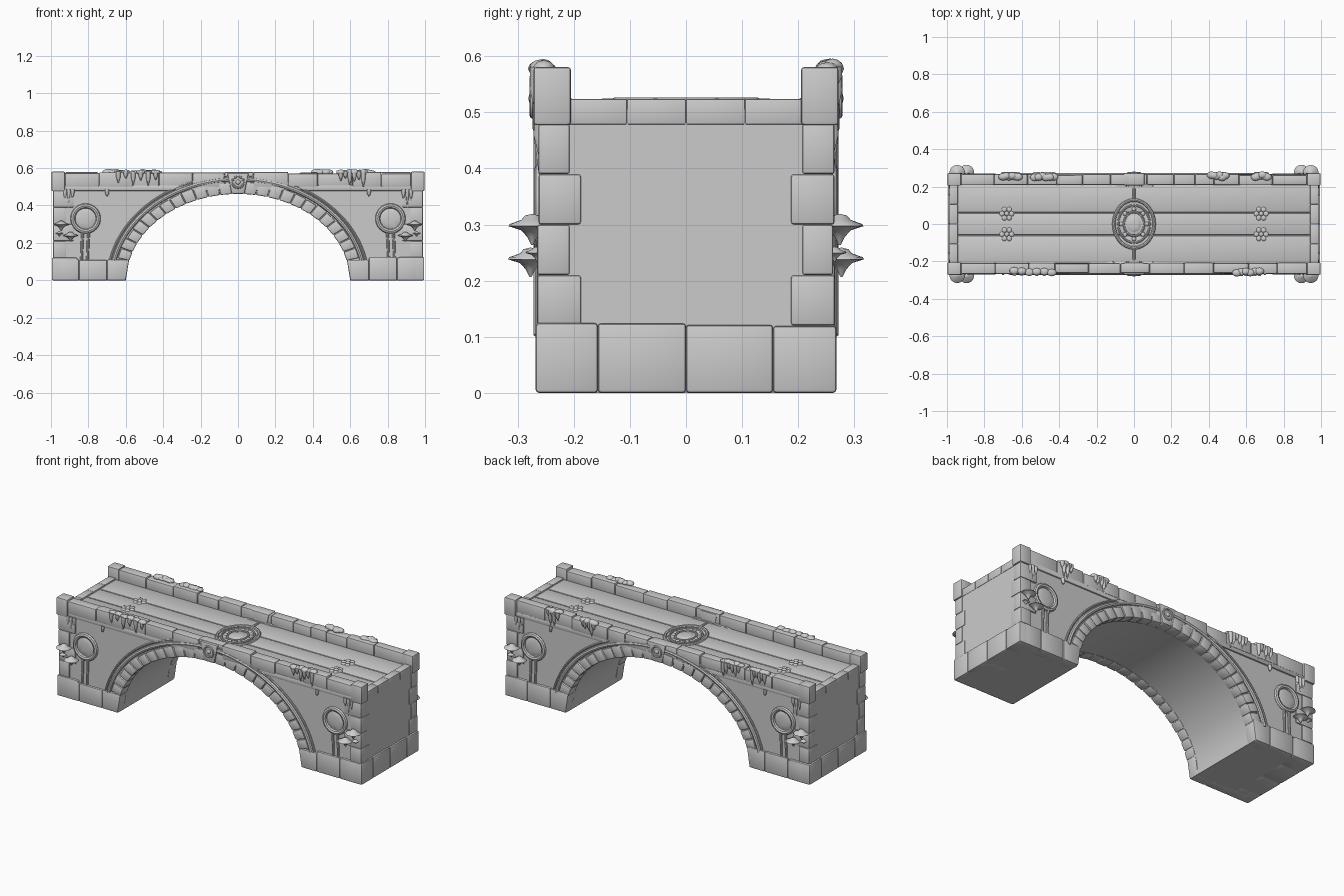
import bpy, bmesh, math, random
from mathutils import Vector, Matrix

random.seed(4)
if "Cube" in bpy.data.objects:
    bpy.data.objects.remove(bpy.data.objects["Cube"])

stone = bpy.data.materials.new("grey stone")
stone.use_nodes = True
GREY = (0.6, 0.6, 0.6, 1)
stone.diffuse_color = GREY
stone.node_tree.nodes["Principled BSDF"].inputs["Base Color"].default_value = GREY

A, B = 0.6, 0.465   # half span and rise of the arch
SIDES = [(sx, sy) for sx in (-1, 1) for sy in (-1, 1)]


def finish(bm, name, angle=40):
    bmesh.ops.recalc_face_normals(bm, faces=bm.faces)
    mesh = bpy.data.meshes.new(name)
    bm.to_mesh(mesh)
    bm.free()
    mesh.materials.append(stone)
    mesh.shade_smooth()
    mesh.set_sharp_from_angle(angle=math.radians(angle))
    obj = bpy.data.objects.new(name, mesh)
    bpy.context.collection.objects.link(obj)
    return obj


def prism(bm, outline, y0, y1, bevel=0.0):
    """Extrude an x-z outline from y0 to y1, with rounded edges."""
    part = bmesh.new()
    face = part.faces.new([part.verts.new((x, y0, z)) for x, z in outline])
    moved = bmesh.ops.extrude_face_region(part, geom=[face])["geom"]
    bmesh.ops.translate(part, vec=(0, y1 - y0, 0),
                        verts=[v for v in moved if isinstance(v, bmesh.types.BMVert)])
    bmesh.ops.recalc_face_normals(part, faces=part.faces)
    if bevel:
        bmesh.ops.bevel(part, geom=part.edges[:], offset=bevel, segments=2,
                        profile=0.5, affect='EDGES')
    temp = bpy.data.meshes.new("temp")
    part.to_mesh(temp)
    part.free()
    bm.from_mesh(temp)
    bpy.data.meshes.remove(temp)


def block(bm, x0, x1, y0, y1, z0, z1, bevel=0.006):
    prism(bm, [(x0, z0), (x1, z0), (x1, z1), (x0, z1)], y0, y1, bevel)


def tube(bm, path, normal, radii, closed=False, sides=8):
    """Sweep a circle along a planar path; radii has one value per point."""
    path, normal, n = [Vector(p) for p in path], Vector(normal), len(path)
    rings = []
    for i, p in enumerate(path):
        a = path[(i - 1) % n] if closed else path[max(i - 1, 0)]
        b = path[(i + 1) % n] if closed else path[min(i + 1, n - 1)]
        across = (b - a).normalized().cross(normal)
        rings.append([bm.verts.new(p + radii[i] * (math.cos(t) * normal + math.sin(t) * across))
                      for t in (k * math.tau / sides for k in range(sides))])
    for i in range(n if closed else n - 1):
        r, s = rings[i], rings[(i + 1) % n]
        for k in range(sides):
            m = (k + 1) % sides
            bm.faces.new((r[k], r[m], s[m], s[k]))
    if not closed:
        bm.faces.new(rings[0])
        bm.faces.new(rings[-1])


def hoop(bm, centre, u, v, radius, count=32):
    """Closed ring round centre with half axes u and v."""
    c, u, v = Vector(centre), Vector(u), Vector(v)
    path = [c + u * math.cos(k * math.tau / count) + v * math.sin(k * math.tau / count)
            for k in range(count)]
    tube(bm, path, u.cross(v).normalized(), [radius] * count, True)


def blob(bm, centre, size):
    bmesh.ops.create_icosphere(bm, subdivisions=2, radius=1,
                               matrix=Matrix.Translation(centre) @ Matrix.Diagonal((*size, 1)))


def on_arch(t, grow=0.0):
    return ((A + grow) * math.cos(t), (B + grow) * math.sin(t))


# Main mass with the arch cut through
steps = 48
outline = [(-0.985, 0), (-0.985, 0.505), (0.985, 0.505), (0.985, 0)]
outline += [on_arch(math.pi * k / steps) for k in range(steps + 1)]
bm = bmesh.new()
prism(bm, outline, -0.256, 0.256)
finish(bm, "bridge_body")

# Footing stones and rough quoins up the corners
foot, quoin = bmesh.new(), bmesh.new()
cuts = [-0.268, -0.157, 0.0, 0.155, 0.268]
for sx, sy in SIDES:
    y0, y1 = sorted((sy * 0.2, sy * 0.268))
    xs = [0.6, 0.7, 0.85, 0.96]
    for a, b in zip(xs, xs[1:]):
        top = 0.118 + random.uniform(-0.012, 0.006)
        lean = 0.018 if a == 0.6 else 0
        prism(foot, [(sx * a, 0), (sx * b, 0), (sx * b, top), (sx * (a - lean), top)],
              y0, y1, 0.007)
    for i in range(4):
        z = 0.12 + i * 0.09
        wide, deep = (0.11, 0.055) if i % 2 else (0.07, 0.075)
        y0, y1 = sorted((sy * (0.262 - deep), sy * (0.262 + random.uniform(0, 0.004))))
        x0, x1 = sorted((sx * (0.989 - wide), sx * 0.989))
        block(quoin, x0, x1, y0, y1, z, z + 0.09, 0.005)
for sx in (-1, 1):
    for a, b in zip(cuts, cuts[1:]):
        x0, x1 = sorted((sx * 0.86, sx * 0.995))
        block(foot, x0, x1, a, b, 0, 0.121 + random.uniform(-0.004, 0.004), 0.006)
finish(foot, "footing_stones")
finish(quoin, "corner_quoins")

# Arch stones, outer moulding and keystones on both faces
ring, trim, key = bmesh.new(), bmesh.new(), bmesh.new()
start, count = math.radians(13), 25
span = (math.pi - 2 * start) / count
for sy in (-1, 1):
    for k in range(count):
        t0 = start + k * span + 0.003
        t1 = t0 + span - 0.006
        out = 0.06 + random.uniform(-0.004, 0.005)
        y0, y1 = sorted((sy * 0.2, sy * (0.264 + random.uniform(0, 0.006))))
        prism(ring, [on_arch(t0, -0.003), on_arch(t0, out), on_arch(t1, out),
                     on_arch(t1, -0.003)], y0, y1, 0.006)
    for grow, r in ((0.075, 0.012), (0.096, 0.006)):
        pts = [on_arch(math.radians(11) + math.radians(158) * k / 60, grow) for k in range(61)]
        tube(trim, [(x, sy * 0.26, z) for x, z in pts], (0, 1, 0), [r] * 61)
    y0, y1 = sorted((sy * 0.205, sy * 0.274))
    prism(key, [(-0.035, 0.462), (0.035, 0.462), (0.058, 0.575), (-0.058, 0.575)], y0, y1, 0.01)
    hoop(key, (0, sy * 0.272, 0.525), (0.03, 0, 0), (0, 0, 0.03), 0.007)
    blob(key, (0, sy * 0.272, 0.525), (0.014, 0.009, 0.014))
finish(ring, "arch_stones")
finish(trim, "arch_moulding")
finish(key, "keystones")

# Parapets: string course, coping stones and end posts
wall, post = bmesh.new(), bmesh.new()
for sy in (-1, 1):
    y0, y1 = sorted((sy * 0.21, sy * 0.264))
    block(wall, -0.94, 0.94, y0, y1, 0.478, 0.51, 0.008)
    x = -0.925
    while x < 0.925:
        end = x + random.uniform(0.09, 0.19)
        end = 0.925 if end > 0.86 else end
        y0, y1 = sorted((sy * (0.207 + random.uniform(0, 0.004)),
                         sy * (0.262 + random.uniform(-0.002, 0.006))))
        block(wall, x, end, y0, y1, 0.5, 0.576 + random.uniform(-0.006, 0.004), 0.007)
        x = end
for sx, sy in SIDES:
    x0, x1 = sorted((sx * 0.925, sx * 0.997))
    y0, y1 = sorted((sy * 0.205, sy * 0.272))
    block(post, x0, x1, y0, y1, 0.477, 0.581, 0.006)
finish(wall, "parapet_stones")
finish(post, "parapet_posts")

# Roadway planks and threshold stones
deck = bmesh.new()
for a, b in ((-0.21, -0.062), (-0.058, 0.058), (0.062, 0.21)):
    block(deck, -0.945, 0.945, a, b, 0.49, 0.516, 0.004)
for sx in (-1, 1):
    x0, x1 = sorted((sx * 0.942, sx * 0.987))
    for k in range(4):
        block(deck, x0, x1, -0.21 + k * 0.105, -0.105 + k * 0.105, 0.478, 0.524, 0.003)
finish(deck, "roadway")

# Carved medallion, cross band and small rosettes on the roadway
carve = bmesh.new()
for s, r in ((1, 0.009), (0.78, 0.006), (0.5, 0.006)):
    hoop(carve, (0, 0, 0.517), (0.108 * s, 0, 0), (0, 0.128 * s, 0), r)
blob(carve, (0, 0, 0.516), (0.04, 0.045, 0.006))
for k in range(8):
    t = k * math.tau / 8
    blob(carve, (0.068 * math.cos(t), 0.08 * math.sin(t), 0.516), (0.012, 0.012, 0.007))
for sy in (-1, 1):
    tube(carve, [(0, sy * 0.13, 0.516), (0, sy * 0.207, 0.516)], (0, 0, 1), [0.009, 0.006])
for sx, sy in SIDES:
    for k in range(6):
        t = k * math.tau / 6
        blob(carve, (sx * 0.68 + 0.026 * math.cos(t), sy * 0.055 + 0.026 * math.sin(t), 0.516),
             (0.014, 0.014, 0.006))
    blob(carve, (sx * 0.68, sy * 0.055, 0.517), (0.013, 0.013, 0.008))
finish(carve, "roadway_carvings")

# Round spandrel emblems on stems
emblem = bmesh.new()
for sx, sy in SIDES:
    x, y = sx * 0.815, sy * 0.258
    hoop(emblem, (x, y, 0.33), (0.068, 0, 0), (0, 0, 0.068), 0.013)
    blob(emblem, (x, y - sy * 0.003, 0.33), (0.055, 0.007, 0.055))
    for dx in (-0.016, 0.016):
        tube(emblem, [(x + dx, y, 0.265), (x + dx + sx * 0.006, y, 0.11)], (0, 1, 0), [0.008, 0.007])
finish(emblem, "spandrel_emblems")

# Flared mushrooms near the corners
PROFILE = [(0.002, -0.034), (0.009, -0.02), (0.02, -0.008), (0.042, -0.001),
           (0.04, 0.003), (0.02, 0.01), (0.013, 0.018), (0.001, 0.021)]
fungus = bmesh.new()
for sx, sy in SIDES:
    for x, y, z, size in ((0.945, 0.274, 0.298, 1), (0.895, 0.277, 0.239, 0.95),
                          (0.955, 0.265, 0.25, 0.5)):
        path = [(sx * x, sy * y, z + size * h) for r, h in PROFILE]
        tube(fungus, path, (1, 0, 0), [size * r for r, h in PROFILE], sides=16)
finish(fungus, "mushrooms", 60)

# Moss cushions over the parapets, with hanging tips
moss = bmesh.new()
for x, sy, wide in ((-0.54, -1, 0.1), (0.61, -1, 0.06), (-0.48, 1, 0.05), (0.45, 1, 0.035),
                    (-0.66, 1, 0.04), (0.68, 1, 0.03)):
    for k in range(6):
        px = x + wide * (k / 2.5 - 1)
        blob(moss, (px, sy * random.uniform(0.248, 0.262), 0.578),
             (0.026, 0.02, random.uniform(0.009, 0.018)))
        low = random.uniform(0.49, 0.55)
        tube(moss, [(px, sy * 0.266, 0.58), (px, sy * 0.269, (low + 0.58) / 2),
                    (px, sy * 0.266, low)], (1, 0, 0), [0.014, 0.011, 0.002], sides=6)
for sx, sy in SIDES:
    for x, low in ((0.905, 0.385), (0.885, 0.43), (0.925, 0.42), (0.7, 0.45)):
        tube(moss, [(sx * x, sy * 0.26, 0.485), (sx * x, sy * 0.264, 0.46),
                    (sx * x, sy * 0.26, low)], (1, 0, 0), [0.012, 0.009, 0.002], sides=6)
finish(moss, "hanging_moss", 60)
